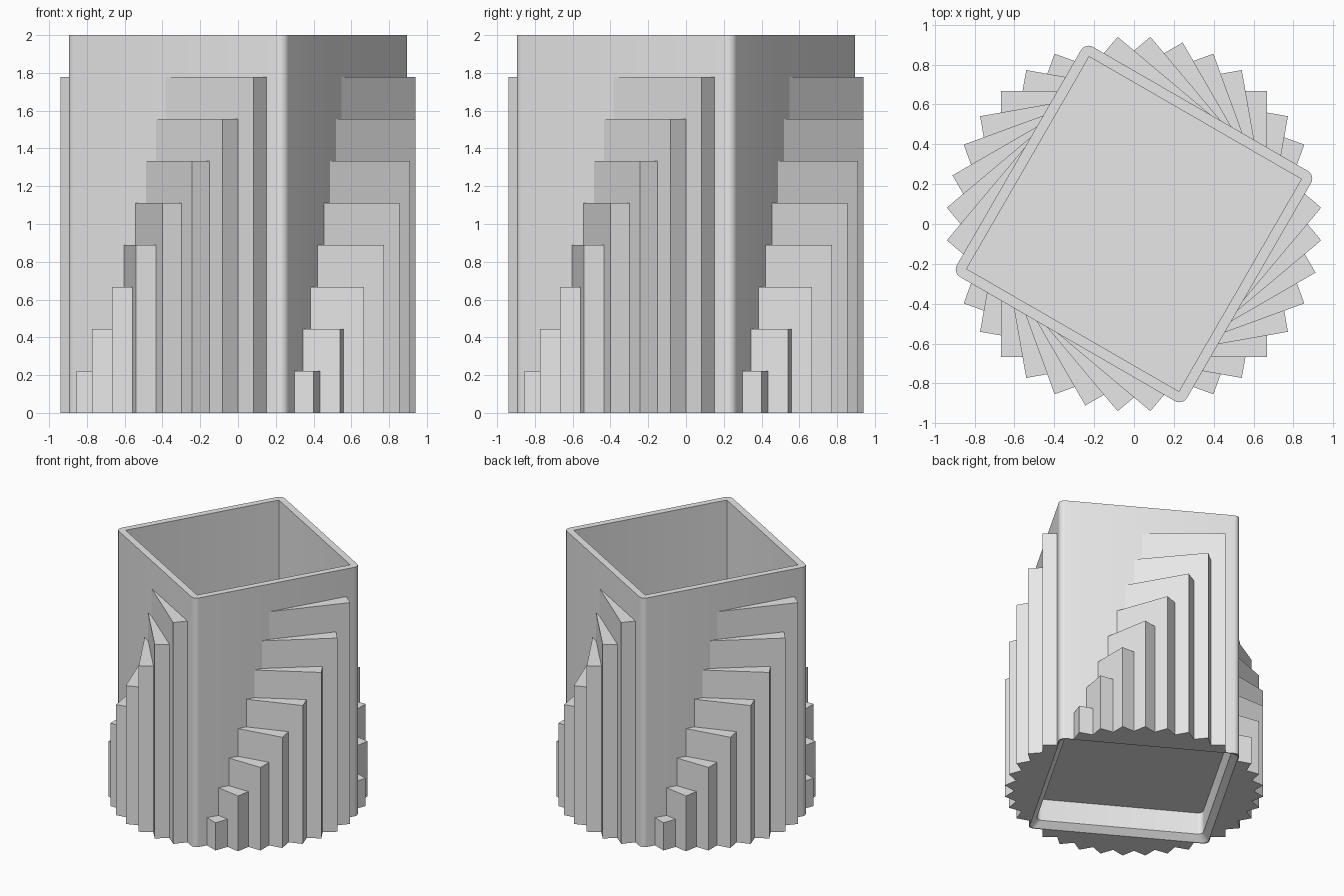
import bpy, bmesh, math
from mathutils import Matrix, Vector

if "Cube" in bpy.data.objects:
    bpy.data.objects.remove(bpy.data.objects["Cube"], do_unlink=True)

HALF = 0.667              # half side of every square
STEP = 2 / 9              # rise from one twisted square to the next
TOWER_TURN = math.radians(60)

grey = bpy.data.materials.new("light_grey")
grey.use_nodes = True
grey.diffuse_color = (0.8, 0.8, 0.8, 1)
grey.node_tree.nodes["Principled BSDF"].inputs["Base Color"].default_value = (0.8, 0.8, 0.8, 1)


def square(half, radius, z, segments):
    """Square outline, with rounded corners when segments > 0."""
    points = []
    for corner in range(4):
        base = math.radians(45 + 90 * corner)
        centre = Vector((math.cos(base), math.sin(base), 0)) * (half - radius) * math.sqrt(2)
        for i in range(segments + 1):
            a = base + math.radians(90) * (i / segments - 0.5) if segments else base
            points.append(centre + Vector((math.cos(a) * radius, math.sin(a) * radius, z)))
    return points


def loft(name, rings, turn, segments=0):
    """Join stacked square outlines into a closed solid."""
    bm = bmesh.new()
    loops = [[bm.verts.new(p) for p in square(h, r, z, segments)] for h, r, z in rings]
    for a, b in zip(loops, loops[1:]):
        for i in range(len(a)):
            j = (i + 1) % len(a)
            bm.faces.new((a[i], a[j], b[j], b[i]))
    bm.faces.new(loops[0][::-1])
    bm.faces.new(loops[-1])
    bmesh.ops.recalc_face_normals(bm, faces=bm.faces)
    bm.transform(Matrix.Rotation(turn, 4, "Z"))
    mesh = bpy.data.meshes.new(name)
    bm.to_mesh(mesh)
    bm.free()
    mesh.materials.append(grey)
    obj = bpy.data.objects.new(name, mesh)
    bpy.context.collection.objects.link(obj)
    return obj


def activate(obj):
    bpy.ops.object.select_all(action="DESELECT")
    obj.select_set(True)
    bpy.context.view_layer.objects.active = obj


# Hollow tower: recessed base, chamfer, outer wall, rim, inner wall, floor
tower = loft("hollow_tower", [
    (0.615, 0.04, STEP),
    (0.615, 0.04, 0.045),
    (0.66, 0.044, 0),
    (HALF, 0.044, 0),
    (HALF, 0.044, 2),
    (0.615, 0.001, 2),
    (0.615, 0.001, STEP + 0.053),
], TOWER_TURN, 6)
activate(tower)
bpy.ops.object.shade_smooth_by_angle(angle=math.radians(30))

# Twisted squares of rising height, cut away inside the tower
core = loft("core_cutter", [(HALF - 0.002, 0.044, -0.1), (HALF - 0.002, 0.044, 2.1)], TOWER_TURN, 6)
core.hide_render = True
for k in range(1, 9):
    turn = TOWER_TURN - math.radians(10 * (9 - k))
    fin = loft(f"twisted_fins_{k}", [(HALF, 0, 0), (HALF, 0, STEP * k)], turn)
    cut = fin.modifiers.new("core_cut", "BOOLEAN")
    cut.operation = "DIFFERENCE"
    cut.solver = "EXACT"
    cut.object = core
    activate(fin)
    bpy.ops.object.modifier_apply(modifier=cut.name)
bpy.data.objects.remove(core, do_unlink=True)
